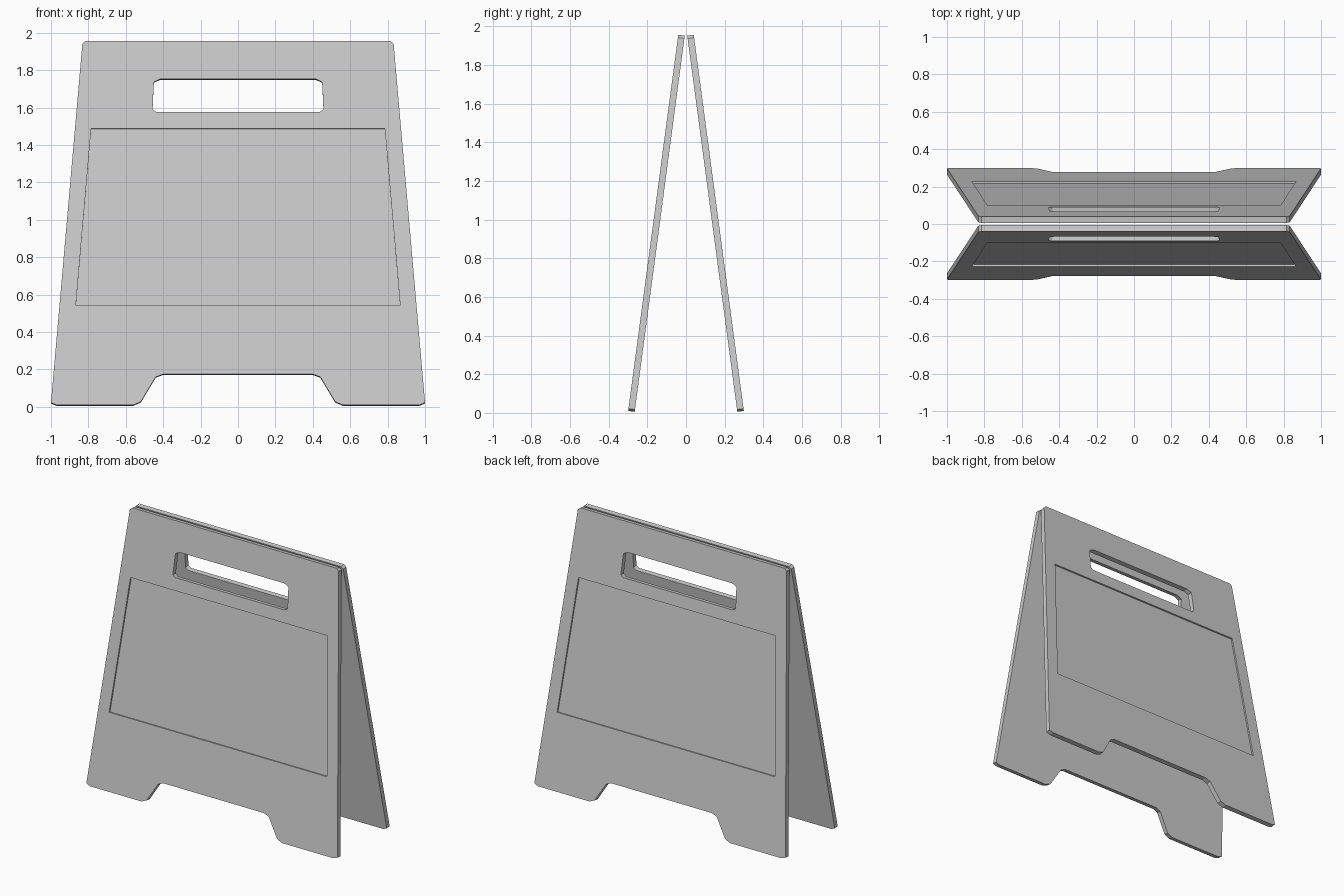
import bpy
import bmesh
import math

if "Cube" in bpy.data.objects:
    bpy.data.objects.remove(bpy.data.objects["Cube"], do_unlink=True)

THICK = 0.034      # panel thickness
RECESS = 0.011     # depth of the sunken display area
Y_BOTTOM, Y_TOP, Z_TOP, Z_BOTTOM = -0.30, -0.04, 1.957, 0.005
TILT = math.atan2(Y_TOP - Y_BOTTOM, Z_TOP - Z_BOTTOM)

grey = bpy.data.materials.new("grey_plastic")
grey.use_nodes = True
COLOUR = (0.6, 0.6, 0.6, 1.0)
grey.diffuse_color = COLOUR
grey.node_tree.nodes["Principled BSDF"].inputs["Base Color"].default_value = COLOUR


def place(x, z, depth):
    """Point on the leaning outer face, pushed inward by depth."""
    y = Y_BOTTOM + (z - Z_BOTTOM) * math.tan(TILT)
    return (x, y + depth * math.cos(TILT), z - depth * math.sin(TILT))


def prism(name, half, d0, d1):
    """Solid from a right-hand half outline (x, z), mirrored in x."""
    outline = half + [(-x, z) for x, z in reversed(half)]
    bm = bmesh.new()
    front = [bm.verts.new(place(x, z, d0)) for x, z in outline]
    back = [bm.verts.new(place(x, z, d1)) for x, z in outline]
    bm.faces.new(front)
    bm.faces.new(back[::-1])
    n = len(outline)
    for i in range(n):
        j = (i + 1) % n
        bm.faces.new((front[j], front[i], back[i], back[j]))
    bmesh.ops.recalc_face_normals(bm, faces=bm.faces)
    mesh = bpy.data.meshes.new(name)
    bm.to_mesh(mesh)
    bm.free()
    mesh.materials.append(grey)
    ob = bpy.data.objects.new(name, mesh)
    bpy.context.collection.objects.link(ob)
    return ob


# Tapered board with clipped corners and a foot cut-out
board = [(0.40, 0.175), (0.44, 0.16), (0.52, 0.027), (0.56, Z_BOTTOM + 0.005),
         (0.97, Z_BOTTOM + 0.005), (1.0, 0.022), (0.832, 1.942), (0.815, Z_TOP)]
front_panel = prism("front_panel", board, 0, THICK)

# Hand grip slot and sunken display area
grip = [(0.435, 1.575), (0.457, 1.59), (0.45, 1.737), (0.415, 1.753)]
display = [(0.867, 0.543), (0.785, 1.487)]
cutters = [prism("grip_cutter", grip, -0.05, THICK + 0.05),
           prism("display_cutter", display, -0.05, RECESS)]

bpy.context.view_layer.objects.active = front_panel
for cutter in cutters:
    mod = front_panel.modifiers.new(cutter.name, 'BOOLEAN')
    mod.operation = 'DIFFERENCE'
    mod.solver = 'EXACT'
    mod.object = cutter
    bpy.ops.object.modifier_apply(modifier=mod.name)
for cutter in cutters:
    bpy.data.objects.remove(cutter, do_unlink=True)

# Rear board is the same panel turned around
back_panel = bpy.data.objects.new("back_panel", front_panel.data)
back_panel.rotation_euler.z = math.pi
bpy.context.collection.objects.link(back_panel)
